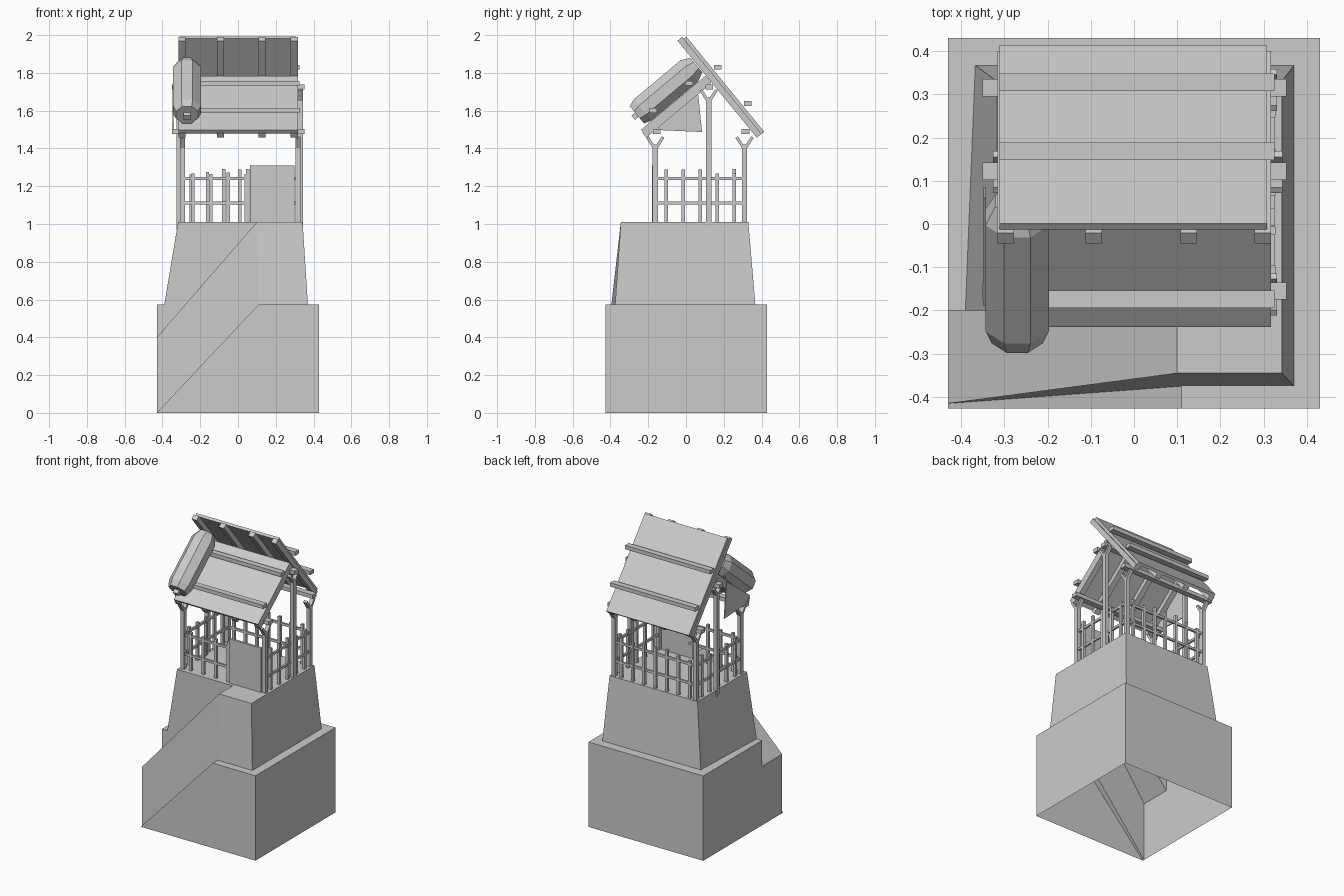
import bpy, bmesh, random
from math import sin, cos, radians, pi, atan2, hypot
from mathutils import Matrix, Vector

if "Cube" in bpy.data.objects:
    bpy.data.objects.remove(bpy.data.objects["Cube"])

random.seed(4)


def finish(name, bm):
    me = bpy.data.meshes.new(name)
    bmesh.ops.recalc_face_normals(bm, faces=bm.faces)
    bm.to_mesh(me)
    bm.free()
    ob = bpy.data.objects.new(name, me)
    bpy.context.collection.objects.link(ob)
    return ob


def box(name, c, s, ang=0.0):
    """Box centred at c, tilted by ang about the x axis."""
    bm = bmesh.new()
    m = Matrix.Translation(c) @ Matrix.Rotation(ang, 4, 'X') @ Matrix.Diagonal((*s, 1))
    bmesh.ops.create_cube(bm, size=1, matrix=m)
    return finish(name, bm)


def span(name, x, y, z):
    """Box from three (min, max) ranges."""
    r = (x, y, z)
    return box(name, [(a + b) / 2 for a, b in r], [b - a for a, b in r])


def faces(name, polys):
    bm = bmesh.new()
    for p in polys:
        bm.faces.new([bm.verts.new(v) for v in p])
    bmesh.ops.remove_doubles(bm, verts=bm.verts, dist=0.0005)
    return finish(name, bm)


def strut(name, x, a, b, w):
    """Square bar in the yz plane between points a and b."""
    dy, dz = b[0] - a[0], b[1] - a[1]
    return box(name, (x, (a[0] + b[0]) / 2, (a[1] + b[1]) / 2),
               (w, hypot(dy, dz), w * 0.6), atan2(dz, dy))


# stone base: open-bottomed plinth, tapered upper block and ramp
L, M, H = 0.43, 0.575, 1.01
rb, rt = (-L, -.2, .4), (.1, -.2, H)            # ramp inner edge
fb, ft = (-L, -.415, .4), (.1, -.345, H)        # ramp outer edge
foot, kink = (-L, -.415, 0), (.11, -.375, M)
o0, o1 = (-L, -.427, 0), (.11, -.427, M)
bfr, bbr, bbl, bfl = (.37, -.375, M), (.37, .367, M), (-.367, .367, M), (-.39, -.2, M)
tfr, tbr, tbl, tfl = (.342, -.345, H), (.342, .33, H), (-.317, .33, H), (-.317, -.2, H)
pfr, pbr, pbl, pfl = (L, -.427, M), (L, L, M), (-L, L, M), (-L, -.2, M)
gfr, gbr, gbl = (L, -.427, 0), (L, L, 0), (-L, L, 0)
faces("stone_base", [
    [o0, gfr, pfr, o1],
    [gfr, gbr, pbr, pfr],
    [gbr, gbl, pbl, pbr],
    [gbl, foot, fb, rb, pfl, pbl],
    [o0, o1, kink, foot],
    [o1, pfr, bfr, kink],
    [pfr, pbr, bbr, bfr],
    [pbr, pbl, bbl, bbr],
    [pbl, pfl, bfl, bbl],
    [foot, kink, ft, fb],
    [kink, bfr, tfr, ft],
    [bfr, bbr, tbr, tfr],
    [bbr, bbl, tbl, tbr],
    [bbl, bfl, tfl, tbl],
    [fb, ft, rt, rb],
    [rb, rt, tfl, bfl, pfl],
    [ft, tfr, tbr, tbl, tfl, rt],
])

# posts with forked tops, left and right
POSTS = [("front_post", -.163, 1.42, H), ("ridge_post", .12, 1.67, .97), ("back_post", .31, 1.42, H)]
for side, x in (("left", -.293), ("right", .318)):
    for n, y, top, low in POSTS:
        px = x + (0 if n != "ridge_post" else (.012 if x > 0 else -.02))
        span(f"{side}_{n}", (px - .013, px + .013), (y - .014, y + .014), (low, top))
        for s in (-1, 1):
            strut(f"{side}_{n}_fork", px, (y, top - .025), (y + s * .042, top + .04), .026)

# beams carrying the roof
for n, y, z in (("front_beam", -.155, 1.49), ("ridge_beam", .122, 1.725), ("back_beam", .315, 1.49)):
    span(n, (-.35, .353), (y - .02, y + .02), (z - .013, z + .013))

# railings: pickets with two rails
def railing(name, a, b, n):
    a, b = Vector(a), Vector(b)
    d = b - a
    for i in range(n):
        p = a + d * ((i + .5) / n)
        h = random.uniform(.25, .285)
        box(f"{name}_picket", (p.x, p.y, H + h / 2), (.018, .018, h))
    c = (a + b) / 2
    for z in (1.11, 1.24):
        box(f"{name}_rail", (c.x, c.y, z), (max(abs(d.x), .013), max(abs(d.y), .013), .016))


railing("front_railing", (-.285, -.163), (.09, -.163), 4)
span("front_railing_end", (.042, .06), (-.172, -.154), (H, 1.29))
railing("back_railing", (-.29, .31), (.31, .31), 7)
railing("left_railing", (-.293, -.15), (-.293, .3), 5)
railing("right_railing", (.318, -.15), (.318, .3), 5)

# door panel at the head of the ramp
span("door_panel", (.063, .3), (-.18, -.165), (H, 1.31))


# roof slopes: rafters below, one board panel above
def slope_box(name, org, ang, s0, s1, o0, o1, x0, x1):
    d, n = Vector((0, cos(ang), sin(ang))), Vector((0, -sin(ang), cos(ang)))
    c = Vector((0, *org)) + d * (s0 + s1) / 2 + n * (o0 + o1) / 2
    c.x = (x0 + x1) / 2
    return box(name, c, (x1 - x0, s1 - s0, o1 - o0), ang)


FRONT, FA = (-.21, 1.457), radians(40)
BACK, BA = (-.045, 1.97), radians(-50.7)
for x in (-.297, -.093, .127, .298):
    slope_box("front_rafter", FRONT, FA, 0, .45, 0, .032, x - .019, x + .019)
    slope_box("back_rafter", BACK, BA, 0, .663, 0, .032, x - .019, x + .019)
slope_box("front_roof_panel", FRONT, FA, .005, .45, .032, .05, -.315, .317)
slope_box("back_roof_panel", BACK, BA, .012, .663, .032, .05, -.311, .308)

# battens lying across the roof
for n, y, z in (("front_batten_low", -.174, 1.6), ("front_batten_high", .016, 1.745),
                ("back_batten_high", .168, 1.83), ("back_batten_low", .328, 1.638)):
    span(n, (-.312, .325), (y - .02, y + .02), (z - .013, z + .013))

# eight-sided roll lying on the front slope, tapered at both ends
bm = bmesh.new()
d, nrm = Vector((0, cos(FA), sin(FA))), Vector((0, -sin(FA), cos(FA)))
start = Vector((-.27, -.26, 1.578))
rings = []
for s, r in ((0, .064), (.04, .079), (.36, .079), (.41, .055)):
    ring = []
    for i in range(8):
        t = (i + .5) * pi / 4
        ring.append(bm.verts.new(start + d * s + Vector((r * cos(t), 0, 0)) + nrm * r * sin(t)))
    rings.append(ring)
for a, b in zip(rings, rings[1:]):
    for i in range(8):
        j = (i + 1) % 8
        bm.faces.new((a[i], a[j], b[j], b[i]))
bm.faces.new(rings[0])
bm.faces.new(rings[-1])
finish("roof_roll", bm)
box("roll_core", start, (.035, .05, .03), FA)

# cloth flap hanging at the left gable
prof = [(.085, 1.487), (.06, 1.73), (-.19, 1.54), (-.137, 1.497)]
flap = faces("gable_flap", [[(-.345, y, z) for y, z in prof]])
mod = flap.modifiers.new("thickness", 'SOLIDIFY')
mod.thickness = .006
mod.offset = 0
